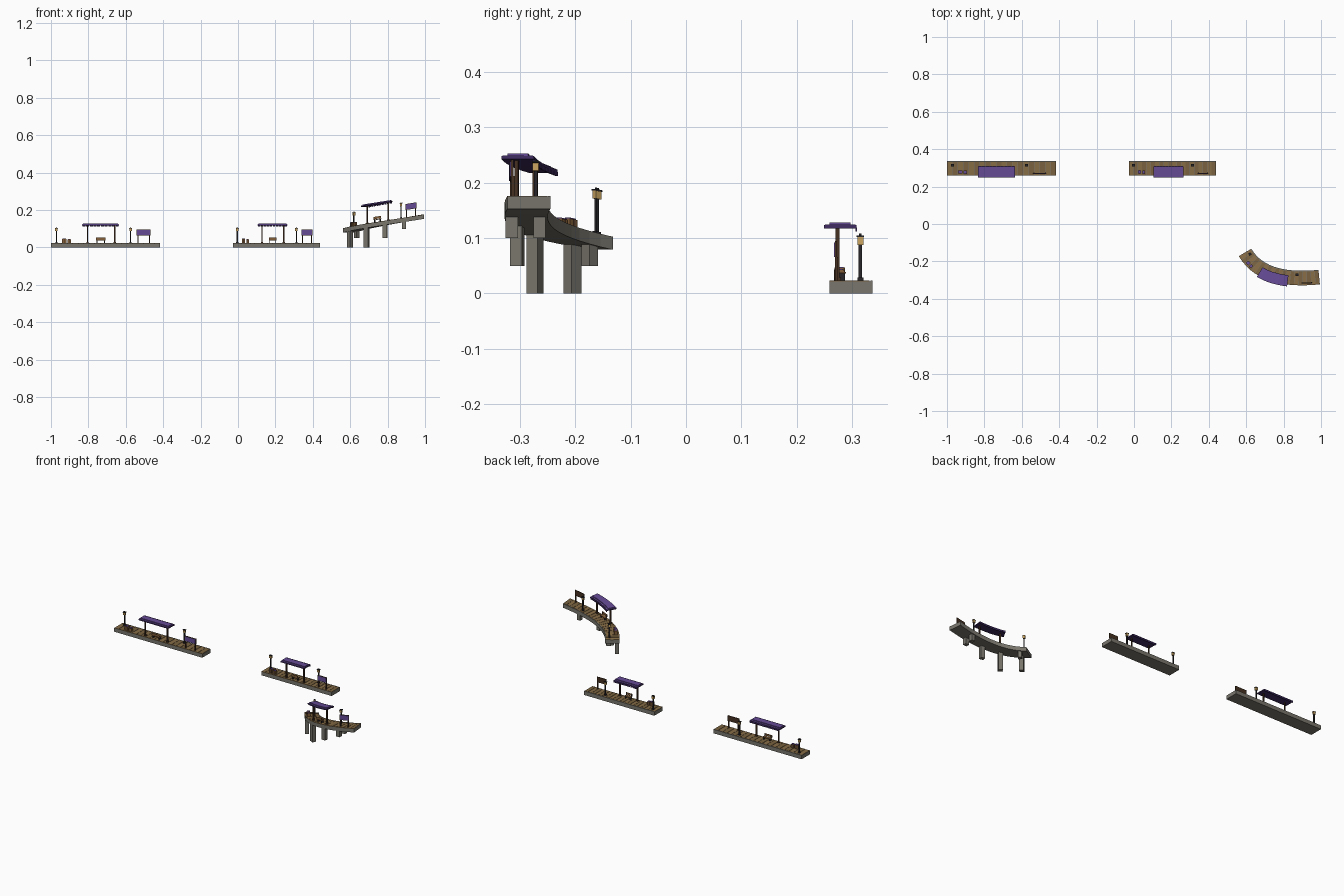
import bpy, bmesh, math
from mathutils import Vector

if "Cube" in bpy.data.objects:
    bpy.data.objects.remove(bpy.data.objects["Cube"])

COLORS = {
    "stone": (0.19, 0.18, 0.15), "wood": (0.24, 0.15, 0.06), "wood_alt": (0.19, 0.12, 0.05),
    "timber": (0.06, 0.03, 0.015), "case": (0.22, 0.11, 0.04), "iron": (0.02, 0.018, 0.022),
    "purple": (0.13, 0.07, 0.30), "dark_purple": (0.05, 0.025, 0.12), "glow": (0.6, 0.38, 0.12),
}
MATS = {}
for key, col in COLORS.items():
    MATS[key] = bpy.data.materials.new(key)
    MATS[key].diffuse_color = (*col, 1)


def straight(x0, length):
    return lambda u, v, w: Vector((x0 + u * length, 0.298 + v, w))


def curved():
    # rising bend, sampled by arc length
    P = [Vector(p) for p in ((0.594, -0.152), (0.669, -0.2825), (0.833, -0.30), (0.990, -0.284))]
    n = 200
    pts = []
    for i in range(n + 1):
        t = i / n
        s = 1 - t
        pts.append(s**3 * P[0] + 3 * s * s * t * P[1] + 3 * s * t * t * P[2] + t**3 * P[3])
    acc = [0.0]
    for a, b in zip(pts, pts[1:]):
        acc.append(acc[-1] + (b - a).length)

    def f(u, v, w):
        d = min(max(u, 0), 1) * acc[-1]
        i = 0
        while i < n - 1 and acc[i + 1] < d:
            i += 1
        k = (d - acc[i]) / (acc[i + 1] - acc[i])
        p = pts[i].lerp(pts[i + 1], k)
        q = (pts[min(i + 3, n)] - pts[max(i - 3, 0)]).normalized()
        return Vector((p.x - q.y * v, p.y + q.x * v, 0.079 + 0.074 * u + w))
    return f


def box(bm, f, u, v, w, mat=0, seg=1):
    # box in platform space, split along its length so it follows the path
    rings = []
    for i in range(seg + 1):
        uu = u[0] + (u[1] - u[0]) * i / seg
        rings.append([bm.verts.new(f(uu, a, b)) for a, b in
                      ((v[0], w[0]), (v[1], w[0]), (v[1], w[1]), (v[0], w[1]))])
    faces = [bm.faces.new(rings[0][::-1]), bm.faces.new(rings[-1])]
    for a, b in zip(rings, rings[1:]):
        for j in range(4):
            k = (j + 1) % 4
            faces.append(bm.faces.new((a[j], a[k], b[k], b[j])))
    for face in faces:
        face.material_index = mat


def part(name, mats, build):
    bm = bmesh.new()
    build(bm)
    bmesh.ops.recalc_face_normals(bm, faces=bm.faces)
    me = bpy.data.meshes.new(name)
    bm.to_mesh(me)
    bm.free()
    for m in mats:
        me.materials.append(MATS[m])
    ob = bpy.data.objects.new(name, me)
    bpy.context.collection.objects.link(ob)


def mid(c, h):
    return (c - h, c + h)


def platform(tag, f, L, seg):
    W = 0.039
    top = 0.0235

    def base(bm):
        box(bm, f, (0, 1), (-W, W), (0, 0.022), 0, seg)
        box(bm, f, (0, 1), (W - 0.004, W), (0.022, top), 0, seg)   # edge kerb

    def planks(bm):
        n = 20
        for i in range(n):
            box(bm, f, ((i + 0.04) / n, (i + 0.96) / n), (-W, W - 0.005), (0.021, top), i % 2)

    def canopy(bm):
        u0, u1 = 0.285, 0.625
        box(bm, f, (u0, u1), (-0.049, 0.010), (0.1175, 0.1235), 1, seg)
        box(bm, f, (u0 + 0.01, u1 - 0.01), (-0.039, -0.001), (0.1235, 0.1285), 0, seg)
        box(bm, f, (u0 + 0.004, u1 - 0.004), (-0.047, 0.008), (0.1225, 0.1245), 0, seg)
        n = 10
        for i in range(n):                                      # hanging trim
            a = u0 + (u1 - u0) * i / n
            d = (u1 - u0) / n
            box(bm, f, (a + d * 0.1, a + d * 0.9), (0.008, 0.011), (0.1115, 0.119), 1)

    def posts(bm):
        for u in (0.335, 0.585):
            box(bm, f, mid(u, 0.0035 / L), mid(-0.024, 0.0035), (top, 0.118))
            box(bm, f, mid(u, 0.006 / L), mid(-0.024, 0.006), (top, top + 0.005))

    def bench(bm):
        h = 0.044
        box(bm, f, mid(0.457, h), (-0.027, -0.009), (0.036, 0.039), 0, 3)
        box(bm, f, mid(0.457, h), (-0.029, -0.026), (0.041, 0.053), 0, 3)
        for s in (-1, 1):
            c = 0.457 + s * 0.034
            box(bm, f, mid(c, 0.004), (-0.026, -0.011), (top, 0.036), 1)
            box(bm, f, mid(c, 0.004), (-0.0265, -0.024), (0.036, 0.050), 1)

    def luggage(bm):
        for u, hu, v, h in ((0.122, 0.019, -0.020, 0.0225), (0.168, 0.015, -0.021, 0.019)):
            box(bm, f, mid(u, hu), mid(v, 0.009), (top, top + h), 0)
            box(bm, f, mid(u, hu * 0.8), mid(v, 0.007), (top + h, top + h + 0.002), 1)
            box(bm, f, mid(u, hu * 0.2), mid(v, 0.0096), (top, top + h + 0.0005), 2)

    def sign(bm):
        box(bm, f, mid(0.85, 0.064), mid(-0.027, 0.002), (0.063, 0.095), 1, 4)
        box(bm, f, mid(0.85, 0.059), (-0.0305, -0.028), (0.0655, 0.0925), 0, 4)
        for s in (-1, 1):
            box(bm, f, mid(0.85 + s * 0.052, 0.003 / L), mid(-0.026, 0.003), (top, 0.066), 1)

    def lamps(bm):
        for u in (0.05, 0.73):
            v = 0.017
            for hu, hv, z0, z1, m in ((0.006, 0.0055, top, 0.029, 0), (0.003, 0.003, 0.029, 0.088, 0),
                                      (0.0065, 0.0055, 0.088, 0.102, 1), (0.008, 0.0068, 0.102, 0.105, 0),
                                      (0.003, 0.0025, 0.105, 0.108, 0)):
                box(bm, f, mid(u, hu / L), mid(v, hv), (z0, z1), m)

    part(tag + "_base", ["stone"], base)
    part(tag + "_planks", ["wood", "wood_alt"], planks)
    part(tag + "_canopy", ["purple", "dark_purple"], canopy)
    part(tag + "_canopy_posts", ["timber"], posts)
    part(tag + "_bench", ["case", "iron"], bench)
    part(tag + "_luggage", ["case", "purple", "timber"], luggage)
    part(tag + "_sign", ["purple", "timber"], sign)
    part(tag + "_lamps", ["iron", "glow"], lamps)


bend = curved()
platform("long_platform", straight(-1.0, 0.583), 0.583, 1)
platform("short_platform", straight(-0.027, 0.465), 0.465, 1)
platform("curved_platform", bend, 0.455, 14)


# support pillars reaching down to stepped heights
def pillars(bm):
    for u, v, z in ((0.10, -0.026, 0), (0.33, -0.026, 0), (0.55, -0.026, 0.05),
                    (0.77, -0.026, 0.10), (0.10, 0.022, 0.05), (0.77, 0.024, 0.10)):
        def g(uu, vv, w):
            p = bend(uu, vv, 0)
            p.z = w
            return p
        box(bm, g, mid(u, 0.025), mid(v, 0.011), (z, bend(u, 0, 0).z + 0.006))


part("support_pillars", ["stone"], pillars)

for m in bpy.data.materials:
    if m.users and not m.is_grease_pencil:
        m.use_nodes = True
        m.node_tree.nodes["Principled BSDF"].inputs["Base Color"].default_value = m.diffuse_color
